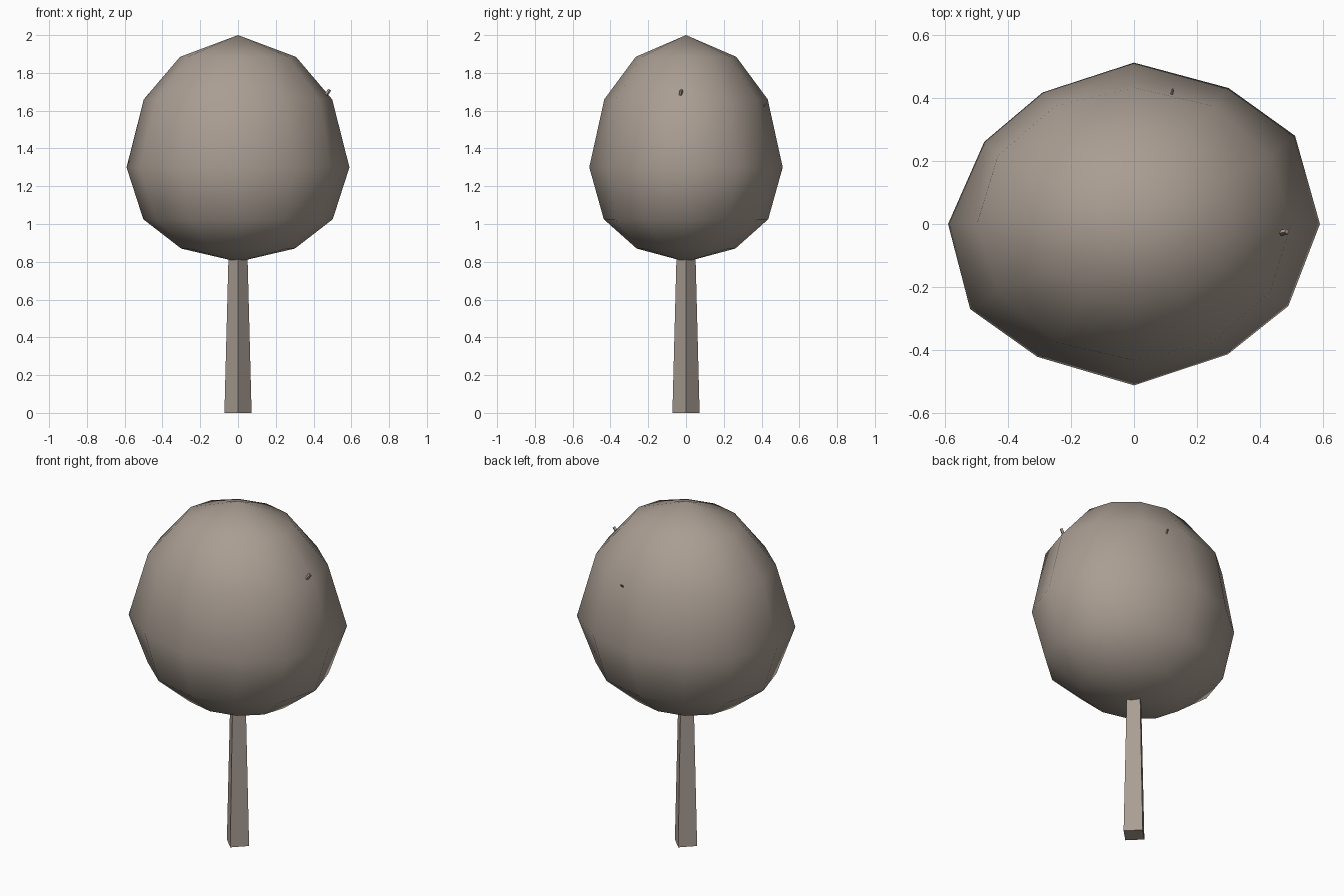
import bpy, bmesh
from math import sin, cos, radians
from mathutils import Vector

cube = bpy.data.objects.get("Cube")
if cube:
    bpy.data.objects.remove(cube, do_unlink=True)

COLOUR = (0.40, 0.34, 0.29, 1)
mat = bpy.data.materials.new("warm_grey_brown")
mat.use_nodes = True
mat.diffuse_color = COLOUR
bsdf = mat.node_tree.nodes["Principled BSDF"]
bsdf.inputs["Base Color"].default_value = COLOUR
bsdf.inputs["Roughness"].default_value = 0.8


def finish(bm, name, smooth=False):
    bmesh.ops.recalc_face_normals(bm, faces=bm.faces)
    for f in bm.faces:
        f.smooth = smooth
    mesh = bpy.data.meshes.new(name)
    bm.to_mesh(mesh)
    bm.free()
    mesh.materials.append(mat)
    obj = bpy.data.objects.new(name, mesh)
    bpy.context.collection.objects.link(obj)
    return obj


def tapered_post(name, start, end, r1, r2):
    """Four-sided tapered post between two points."""
    start, end = Vector(start), Vector(end)
    bm = bmesh.new()
    turn = (end - start).to_track_quat("Z", "Y")
    loops = []
    for centre, r in ((start, r1), (end, r2)):
        loops.append([bm.verts.new(centre + turn @ Vector(
            (r * cos(radians(90 * i)), r * sin(radians(90 * i)), 0)))
            for i in range(4)])
    low, high = loops
    for i in range(4):
        j = (i + 1) % 4
        bm.faces.new((low[i], low[j], high[j], high[i]))
    bm.faces.new(low[::-1])
    bm.faces.new(high)
    return finish(bm, name)


# Crown: twelve-sided egg with slightly uneven widest ring
SIDES, RX, RY, MIDDLE = 12, 0.59, 0.512, 1.30
RINGS = ((0.51, 0.87), (0.85, 1.025), (1.0, MIDDLE), (0.845, 1.66), (0.52, 1.885))
NUDGE = {1: (0, 0.024), 2: (0.005, -0.012), 4: (0.005, -0.026), 5: (0.036, 0.005),
         7: (-0.009, -0.014), 8: (-0.012, 0.022), 10: (0.003, 0.03), 11: (-0.021, -0.004)}

bm = bmesh.new()
rings = []
for scale, z in RINGS:
    ring = []
    for i in range(SIDES):
        a = radians(360 / SIDES * i)
        dx, dy = NUDGE.get(i, (0, 0)) if z == MIDDLE else (0, 0)
        ring.append(bm.verts.new((RX * scale * cos(a) + dx, RY * scale * sin(a) + dy, z)))
    rings.append(ring)
bottom, top = bm.verts.new((0, 0, 0.80)), bm.verts.new((0, 0, 2.0))
for i in range(SIDES):
    j = (i + 1) % SIDES
    bm.faces.new((bottom, rings[0][j], rings[0][i]))
    bm.faces.new((top, rings[-1][i], rings[-1][j]))
    for low, high in zip(rings, rings[1:]):
        bm.faces.new((low[i], low[j], high[j], high[i]))
finish(bm, "crown", smooth=True)

# Trunk, reaching up into the crown
tapered_post("trunk", (0, 0, 0), (0, 0, 1.0), 0.072, 0.046)

# Twigs that just break through the crown
tapered_post("left_twig", (0.33, -0.06, 1.50), (0.485, -0.024, 1.71), 0.014, 0.009)
tapered_post("front_twig", (0.22, -0.17, 1.52), (0.351, -0.28, 1.645), 0.011, 0.007)
tapered_post("back_twig", (0.08, 0.27, 1.50), (0.124, 0.428, 1.64), 0.009, 0.004)
